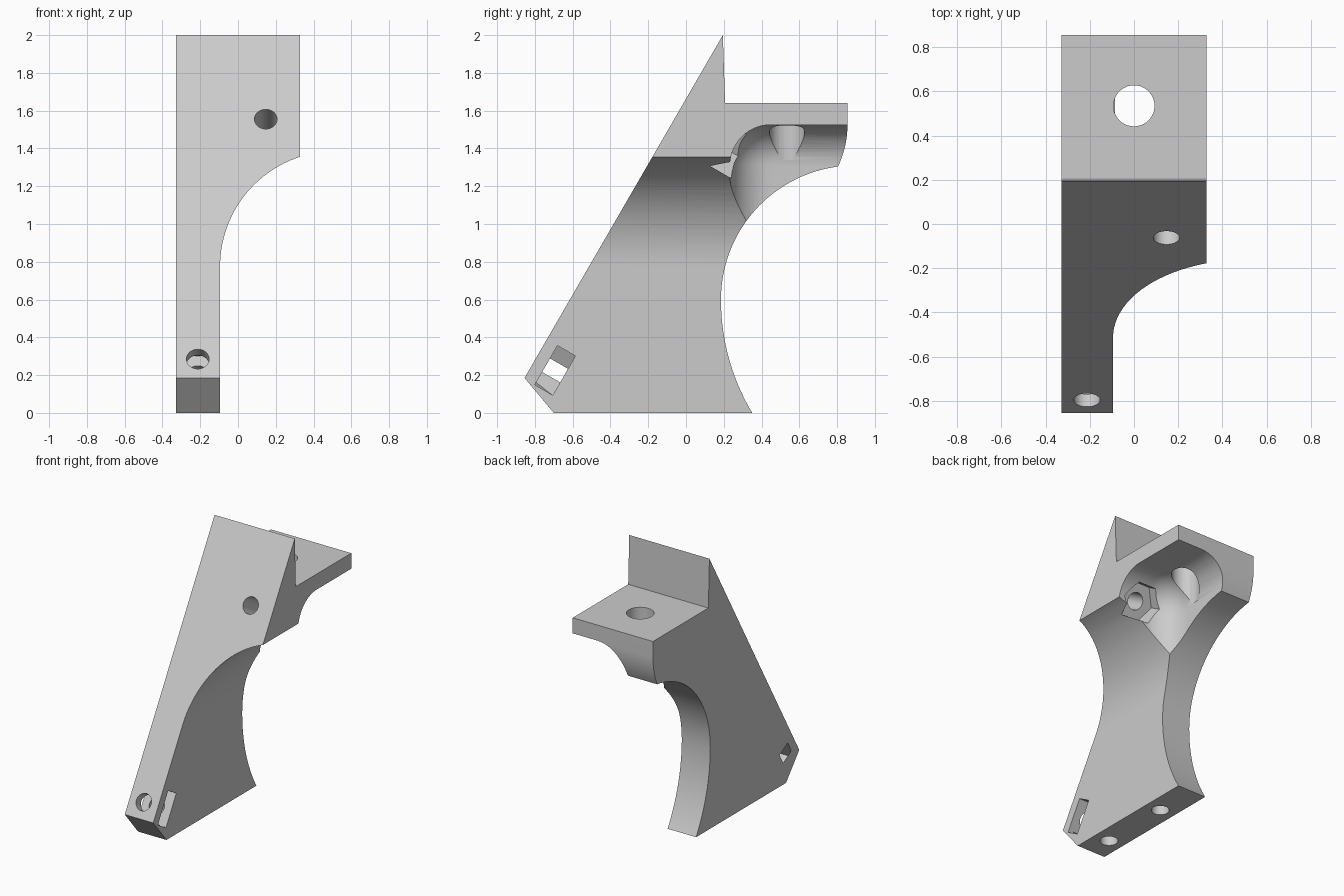
import bpy, bmesh, math
from mathutils import Matrix, Vector

cube = bpy.data.objects.get("Cube")
if cube:
    bpy.data.objects.remove(cube, do_unlink=True)

HALF = 0.328                                 # half of the bracket width
SLOPE = math.radians(60)                     # lean of the front face
INWARD = Vector((0, math.sin(SLOPE), -math.cos(SLOPE)))
UPHILL = Vector((0, math.cos(SLOPE), math.sin(SLOPE)))

grey = bpy.data.materials.new("light grey")
grey.use_nodes = True
grey.diffuse_color = (0.6, 0.6, 0.6, 1)
grey.node_tree.nodes["Principled BSDF"].inputs["Base Color"].default_value = grey.diffuse_color


def finish(name, bm):
    bmesh.ops.recalc_face_normals(bm, faces=bm.faces)
    mesh = bpy.data.meshes.new(name)
    bm.to_mesh(mesh)
    bm.free()
    mesh.materials.append(grey)
    obj = bpy.data.objects.new(name, mesh)
    bpy.context.collection.objects.link(obj)
    return obj


def prism(name, outline, offset):
    """Extrude a closed outline of 3D points along an offset."""
    bm = bmesh.new()
    face = bm.faces.new([bm.verts.new(p) for p in outline])
    out = bmesh.ops.extrude_face_region(bm, geom=[face])
    bmesh.ops.translate(bm, vec=offset, verts=[v for v in out["geom"] if isinstance(v, bmesh.types.BMVert)])
    return finish(name, bm)


def arc(centre, radius, start, end, steps=24):
    angles = [start + (end - start) * i / steps for i in range(steps + 1)]
    return [(centre[0] + radius * math.cos(a), centre[1] + radius * math.sin(a)) for a in angles]


def rod(name, point, direction, across, radius, begin, end, sides=40):
    """Round or many-sided rod along a direction, with one corner at 'across'."""
    other = direction.cross(across)
    ring = [2 * math.pi * i / sides for i in range(sides)]
    base = point + direction * begin
    return prism(name, [base + radius * (across * math.cos(a) + other * math.sin(a)) for a in ring],
                 direction * (end - begin))


def cut(target, cutter):
    mod = target.modifiers.new("cut", "BOOLEAN")
    mod.operation, mod.solver, mod.object = "DIFFERENCE", "EXACT", cutter
    bpy.context.view_layer.objects.active = target
    bpy.ops.object.modifier_apply(modifier=mod.name)
    bpy.data.objects.remove(cutter, do_unlink=True)


# Body: side profile with sloped front, top fin, shelf and hollow back
profile = [(-0.70, 0), (-0.855, 0.185), (0.195, 2.0), (0.207, 1.64), (0.855, 1.64)]
profile += arc((0.345, 1.525), 0.51, 0, -math.asin(0.22 / 0.51), 10)
profile += arc((0.895, 0.6), 0.71, math.pi - 1.444, math.pi, 32)
profile += arc((1.355, 0.6), 1.17, math.pi, math.pi + math.asin(0.6 / 1.17), 20)[1:]
bracket = prism("bracket", [(-HALF, y, z) for y, z in profile], Vector((2 * HALF, 0, 0)))

# Narrow the leg on one side with a curved sweep up to full width
side = [(-0.095, -0.2)] + arc((0.515, 0.775), 0.61, math.pi, math.pi / 2) + [(0.9, 1.385), (0.9, -0.2)]
cut(bracket, prism("leg_cutter", [(x, -1.5, z) for x, z in side], Vector((0, 3, 0))))

# Rounded pocket under the shelf
bm = bmesh.new()
low, high = Vector((-0.088, 0.233, 0.5)), Vector((1.0, 1.4, 1.525))
size = high - low
bmesh.ops.create_cube(bm, size=1, matrix=Matrix.Translation((low + high) / 2) @ Matrix.Diagonal((*size, 1)))
bmesh.ops.bevel(bm, geom=bm.edges[:], offset=0.215, segments=14, profile=0.5, affect="EDGES")
cut(bracket, finish("pocket_cutter", bm))

# Shelf hole
X, Z = Vector((1, 0, 0)), Vector((0, 0, 1))
cut(bracket, rod("shelf_hole", Vector((0, 0.535, 0)), Z, X, 0.093, 1.34, 1.8))

# Upper bolt hole with a hexagonal nut recess opening into the pocket
upper = Vector((0.147, -0.062, 1.555))
cut(bracket, rod("upper_hole", upper, INWARD, X, 0.06, -0.1, 0.6))
cut(bracket, rod("upper_nut", upper, INWARD, X, 0.139, 0.29, 0.5, 6))

# Lower bolt hole with a nut slot opening on the side
lower = Vector((-0.213, -0.797, 0.285))
cut(bracket, rod("lower_hole", lower, INWARD, X, 0.06, -0.1, 0.26))
cut(bracket, rod("lower_nut", lower, INWARD, X, 0.139, 0.065, 0.175, 6))
base = lower + INWARD * 0.065
slot = [base + UPHILL * s + X * x for s, x in ((-0.12, 0), (0.12, 0), (0.12, 0.4), (-0.12, 0.4))]
cut(bracket, prism("nut_slot", slot, INWARD * 0.11))

# Two mounting holes in the foot
for y in (-0.515, 0.02):
    cut(bracket, rod("foot_hole", Vector((-0.213, y, 0)), Z, X, 0.06, -0.1, 0.25))

bpy.ops.object.select_all(action="DESELECT")
bracket.select_set(True)
bpy.context.view_layer.objects.active = bracket
bpy.ops.object.shade_smooth_by_angle(angle=math.radians(25))
